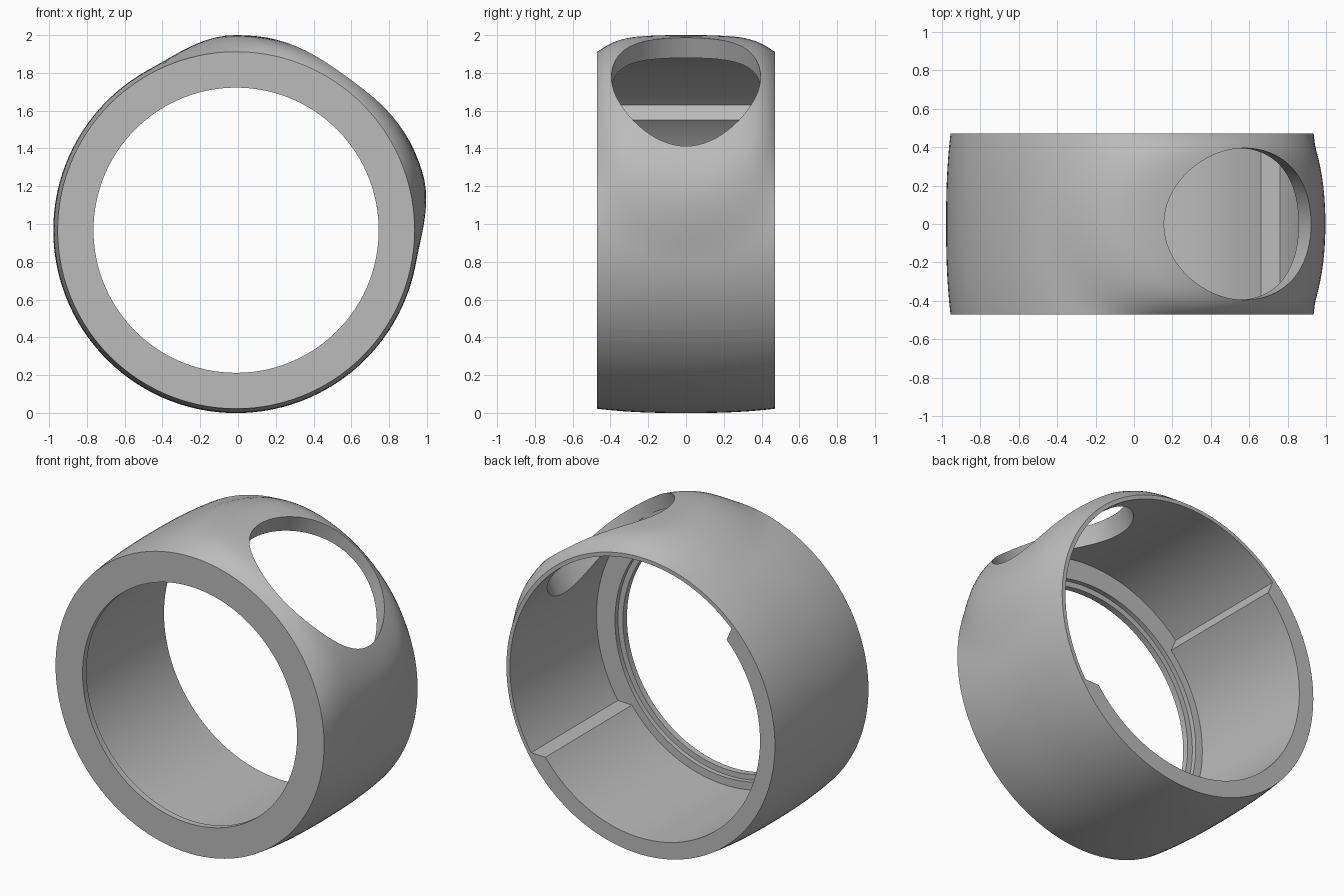
import bpy
import bmesh
from math import sin, cos, pi, radians, degrees, sqrt
from mathutils import Matrix, Vector

cube = bpy.data.objects.get("Cube")
if cube:
    bpy.data.objects.remove(cube, do_unlink=True)

CX, CZ = -0.01, 0.967      # ring axis
HALF = 0.47                # half depth
R_END, R_MID = 0.945, 0.968
HOLE_ANGLE = radians(54)

grey = bpy.data.materials.new("plain grey")
grey.use_nodes = True
colour = (0.5, 0.5, 0.5, 1)
grey.diffuse_color = colour
grey.node_tree.nodes["Principled BSDF"].inputs["Base Color"].default_value = colour


def make_object(name, bm):
    bmesh.ops.recalc_face_normals(bm, faces=bm.faces)
    mesh = bpy.data.meshes.new(name)
    bm.to_mesh(mesh)
    bm.free()
    mesh.materials.append(grey)
    obj = bpy.data.objects.new(name, mesh)
    bpy.context.collection.objects.link(obj)
    return obj


def outer_radius(a, y):
    """Barrel curve plus a raised collar that fades away from the hole."""
    t = abs(y) / HALF
    barrel = R_MID - (R_MID - R_END) * t ** 2.5
    da = (a - HOLE_ANGLE + pi) % (2 * pi) - pi
    e = sqrt((da / 0.64) ** 2 + (y / 0.47) ** 2)
    f = min(max((1.75 - e) / 0.75, 0), 1)
    f = f * f * (3 - 2 * f)
    return barrel + 0.065 * f * (1 - t ** 8)


# Columns round the ring: angle and inner wall radius, with two ledges
THICK, THIN = 0.84, 0.92
columns = [(-37.1, THICK), (-33.2, THIN), (134, THIN), (136.1, THICK)]
for i in range(120):
    d = -60 + 3 * i
    if -33.2 < d < 134:
        columns.append((d, THIN))
    elif d < -37.1 or d > 136.1:
        columns.append((d, THICK))
columns.sort()

# Ring body: a closed section swept round the axis
bm = bmesh.new()
ROWS = 28
loops = []
for deg, inner in columns:
    a = radians(deg)
    ys = [-HALF * cos(pi * i / ROWS) for i in range(ROWS + 1)]
    section = [(outer_radius(a, y), y) for y in ys]
    section += [(inner, HALF), (inner, -0.40), (0.79, -0.40),
                (0.79, -0.43), (0.755, -0.43), (0.755, -HALF)]
    loops.append([bm.verts.new((CX + r * cos(a), y, CZ + r * sin(a)))
                  for r, y in section])
count = len(loops[0])
for i, loop in enumerate(loops):
    nxt = loops[(i + 1) % len(loops)]
    for j in range(count):
        k = (j + 1) % count
        bm.faces.new((loop[j], loop[k], nxt[k], nxt[j]))
ring = make_object("ring_body", bm)

# Elliptical cutter for the slanted opening
bm = bmesh.new()
bmesh.ops.create_cone(bm, cap_ends=True, segments=72, radius1=1, radius2=1, depth=1)
place = (Matrix.Translation(Vector((0.53, 0, 1.68)))
         @ Matrix.Rotation(radians(25), 4, 'Y')
         @ Matrix.Translation(Vector((0, 0, 0.15)))
         @ Matrix.Diagonal((0.468, 0.395, 1.0, 1)))
bmesh.ops.transform(bm, matrix=place, verts=bm.verts)
cutter = make_object("opening_cutter", bm)
cutter.hide_render = True
cutter.hide_set(True)

cut = ring.modifiers.new("opening", 'BOOLEAN')
cut.operation = 'DIFFERENCE'
cut.solver = 'EXACT'
cut.object = cutter

# Apply the cut, then shade smooth with sharp edges kept
bpy.ops.object.select_all(action='DESELECT')
bpy.context.view_layer.objects.active = ring
ring.select_set(True)
bpy.ops.object.modifier_apply(modifier=cut.name)
bpy.data.objects.remove(cutter, do_unlink=True)
bpy.ops.object.shade_smooth_by_angle(angle=radians(30))
